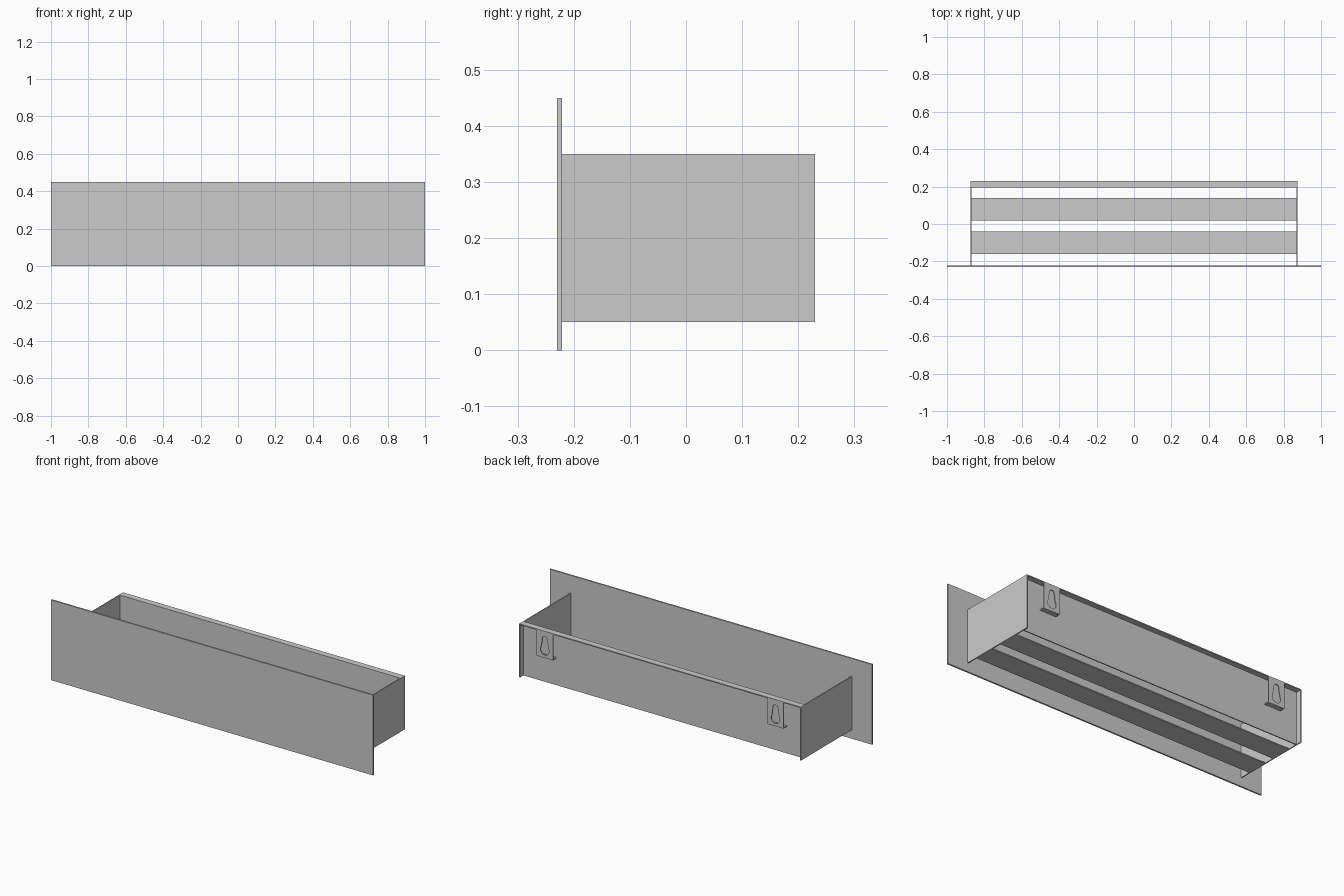
import bpy
import math

if "Cube" in bpy.data.objects:
    bpy.data.objects.remove(bpy.data.objects["Cube"])

T = 0.006  # sheet thickness


def box(name, x0, x1, y0, y1, z0, z1):
    bpy.ops.mesh.primitive_cube_add(size=1, location=((x0 + x1) / 2, (y0 + y1) / 2, (z0 + z1) / 2))
    ob = bpy.context.object
    ob.name = name
    ob.scale = (x1 - x0, y1 - y0, z1 - z0)
    bpy.ops.object.transform_apply(location=False, rotation=False, scale=True)
    return ob


def arc(cz, r, a0, a1, n):
    return [(r * math.cos(math.radians(a0 + (a1 - a0) * i / n)),
             cz + r * math.sin(math.radians(a0 + (a1 - a0) * i / n))) for i in range(n + 1)]


def hanger_plate(name, x):
    # Rectangular tab with a keyhole: wide circle below, narrow slot above
    outline = [(-0.05, 0.20), (0.05, 0.20), (0.05, 0.35 - T), (-0.05, 0.35 - T)]
    keyhole = arc(0.243, 0.027, 146, 394, 20) + arc(0.305, 0.015, 0, 180, 10)
    cu = bpy.data.curves.new(name, 'CURVE')
    cu.dimensions = '2D'
    cu.fill_mode = 'BOTH'
    cu.extrude = T / 2
    for pts in (outline, keyhole):
        sp = cu.splines.new('POLY')
        sp.points.add(len(pts) - 1)
        for p, (u, v) in zip(sp.points, pts):
            p.co = (u, v, 0, 1)
        sp.use_cyclic_u = True
    ob = bpy.data.objects.new(name, cu)
    bpy.context.collection.objects.link(ob)
    ob.location = (x, 0.23 - T / 2, 0)
    ob.rotation_euler = (math.pi / 2, 0, 0)
    bpy.ops.object.select_all(action='DESELECT')
    ob.select_set(True)
    bpy.context.view_layer.objects.active = ob
    bpy.ops.object.convert(target='MESH')


# Drawer-like front
box("front_panel", -1, 1, -0.23, -0.221, 0, 0.45)

# Recessed back with its top flange
box("back_panel", -0.87, 0.87, 0.194, 0.194 + T, 0.05, 0.35)
box("back_top_flange", -0.87, 0.87, 0.194 + T, 0.23, 0.35 - T, 0.35)

# Bottom slats
for i, y in enumerate((-0.10, 0.08)):
    box(f"bottom_slat_{i + 1}", -0.87, 0.87, y - 0.06, y + 0.06, 0.05, 0.05 + T)

# Sides and keyhole hangers, one of each per end
for side, s in (("left", -1), ("right", 1)):
    xs = sorted((s * 0.875, s * (0.875 - T)))
    box(f"{side}_side", xs[0], xs[1], -0.221, 0.23, 0.05, 0.35)
    hanger_plate(f"{side}_hanger_plate", s * 0.716)
    box(f"{side}_hanger_lip", s * 0.716 - 0.05, s * 0.716 + 0.05, 0.194 + T, 0.23 - T, 0.20, 0.20 + T)
